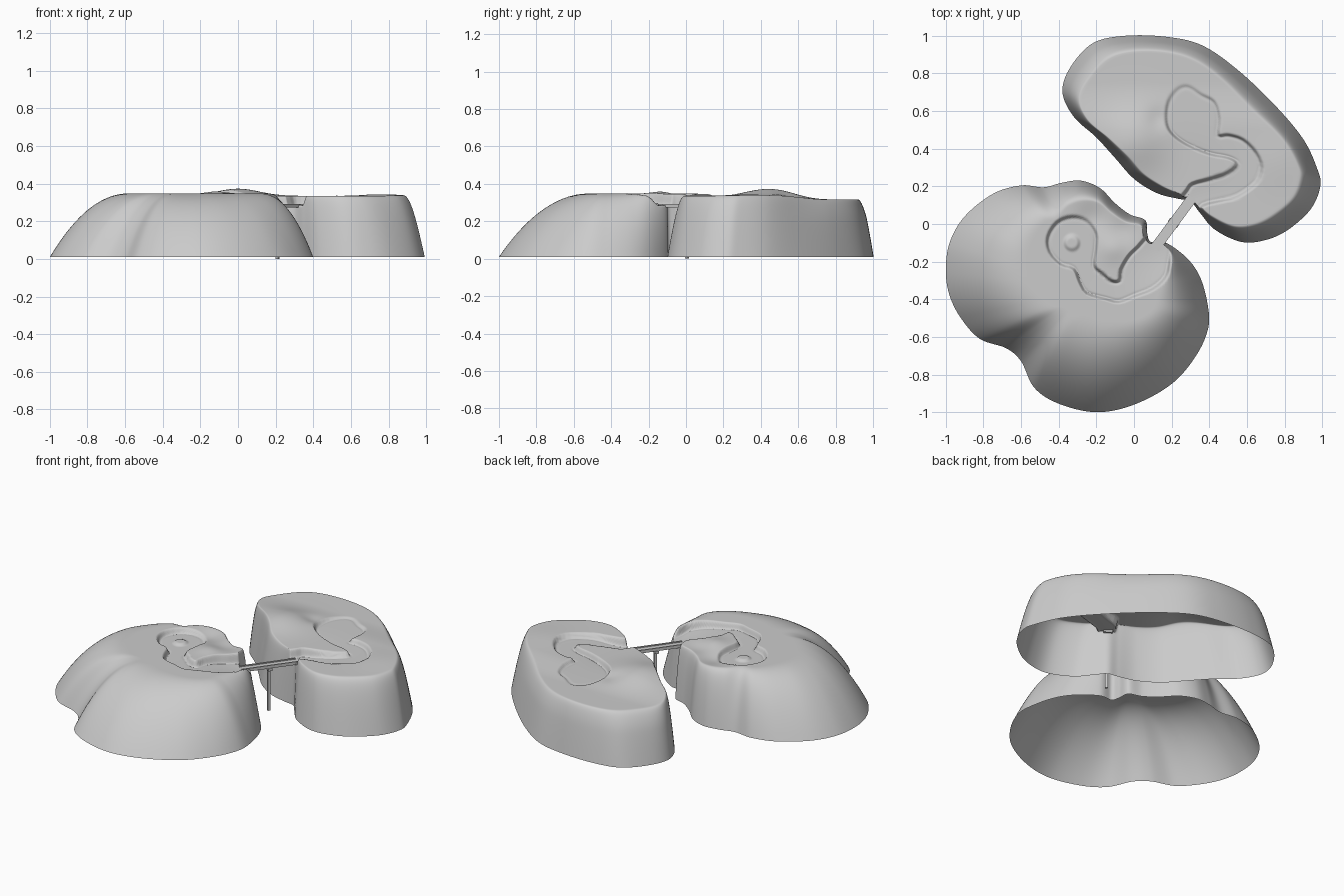
import bpy, bmesh, math
from mathutils import Vector

if "Cube" in bpy.data.objects:
    bpy.data.objects.remove(bpy.data.objects["Cube"])

# Closed smooth curve through control points of any dimension
def smooth_loop(pts, sub):
    out, n = [], len(pts)
    for i in range(n):
        p = [pts[(i + k - 1) % n] for k in range(4)]
        for j in range(sub):
            t = j / sub
            out.append(tuple(0.5 * (2*b + (c-a)*t + (2*a-5*b+4*c-d)*t*t + (3*b-a-3*c+d)*t**3)
                             for a, b, c, d in zip(*p)))
    return out

# Signed distance to a polygon, positive inside
def signed_distance(x, y, poly):
    best, inside = 1e9, False
    ax, ay = poly[-1]
    for bx, by in poly:
        dx, dy = bx - ax, by - ay
        t = max(0, min(1, ((x-ax)*dx + (y-ay)*dy) / (dx*dx + dy*dy + 1e-12)))
        best = min(best, (x-ax-t*dx)**2 + (y-ay-t*dy)**2)
        if (ay > y) != (by > y) and x < ax + (y-ay) * dx / dy:
            inside = not inside
        ax, ay = bx, by
    return math.sqrt(best) * (1 if inside else -1)

def smoothstep(a, b, v):
    t = max(0, min(1, (v - a) / (b - a)))
    return t * t * (3 - 2*t)

def bump(x, y, cx, cy, r):
    return math.exp(-((x-cx)**2 + (y-cy)**2) / (r*r))

# Hollow island: outline (x, y, slope width) lofted up to a plateau, path pressed in
def island(name, outline, centre, path, top, floor, relief, sub, slope):
    path = smooth_loop(path, 3)
    rim = smooth_loop(outline, sub)
    c = Vector(centre)
    bm = bmesh.new()

    def vert(p, z):
        z += relief(p.x, p.y) * smoothstep(0.6, 1.0, z / top)
        low = floor(p.x, p.y)
        if z > low:
            d = signed_distance(p.x, p.y, path)
            z += (low - z) * smoothstep(-0.01, 0.01, d)
            if abs(d) < 0.03:
                z -= 0.003 * math.exp(-((d - 0.01) / 0.007)**2)
        return bm.verts.new((p.x, p.y, z))

    walls, inner = 20, 54
    rings = []
    for k in range(walls + inner):
        ring = []
        for x, y, w in rim:
            p = Vector((x, y))
            r = (p - c).length
            edge = p + (c - p) * (w / r)
            if k <= walls:
                s = k / walls
                q, z = p.lerp(edge, s), 0.01 + (top - 0.01) * slope(s)
            else:
                q, z = edge.lerp(c, (k - walls) / inner), top
            ring.append(vert(q, z))
        rings.append(ring)
    n = len(rim)
    for a, b in zip(rings, rings[1:]):
        for i in range(n):
            j = (i + 1) % n
            bm.faces.new((a[j], a[i], b[i], b[j]))
    tip = vert(c, top)
    for i in range(n):
        bm.faces.new((rings[-1][(i + 1) % n], rings[-1][i], tip))
    bmesh.ops.recalc_face_normals(bm, faces=bm.faces)
    if sum(f.normal.z for f in tip.link_faces) < 0:
        bmesh.ops.reverse_faces(bm, faces=bm.faces)
    me = bpy.data.meshes.new(name)
    bm.to_mesh(me)
    ob = bpy.data.objects.new(name, me)
    bpy.context.collection.objects.link(ob)
    me.polygons.foreach_set("use_smooth", [True] * len(me.polygons))

# North-east island: steep walls, a low hill and a winding path
ne_rim = [(-.38,.70,.10), (-.34,.83,.12), (-.22,.96,.12), (-.05,1.0,.10), (.17,.995,.09), (.36,.95,.10),
          (.55,.82,.10), (.75,.63,.11), (.9,.45,.11), (.975,.29,.11), (.99,.2,.12), (.94,.08,.12),
          (.82,-.03,.12), (.70,-.085,.11), (.57,-.095,.10), (.43,-.03,.08), (.35,.06,.04), (.30,.12,.02),
          (.23,.135,.03), (.12,.165,.05), (0,.24,.06), (-.1,.35,.07), (-.2,.46,.07), (-.32,.57,.08)]
ne_path = [(.17,.55), (.18,.65), (.23,.72), (.29,.735), (.36,.69), (.43,.65), (.455,.56), (.45,.475), (.50,.475),
           (.58,.45), (.65,.38), (.68,.3), (.65,.22), (.55,.145), (.45,.12), (.37,.10), (.30,.05), (.23,.10),
           (.28,.18), (.31,.215), (.40,.24), (.50,.275), (.545,.32), (.5,.35), (.4,.37), (.28,.42), (.2,.48)]
island("north_east_island", ne_rim, (.32, .42), ne_path, .335,
       lambda x, y: .312 - .027 * bump(x, y, .3, .13, .22),
       lambda x, y: .038 * bump(x, y, 0, .44, .16) - .018 * smoothstep(.5, .75, y)
                    + .008 * bump(x, y, .76, .33, .15) - .012 * bump(x, y, .13, .56, .06), 12,
       lambda s: math.sin(s * math.pi / 2))

# South-west island: broad domed slopes, a ring-shaped pond and a path
sw_rim = [(-1.0,-.25,.45), (-.98,-.1,.43), (-.9,.04,.38), (-.75,.16,.31), (-.6,.205,.23), (-.48,.195,.18),
          (-.38,.22,.13), (-.28,.23,.11), (-.18,.19,.08), (-.1,.11,.06), (-.02,.05,.05), (.06,.02,.04),
          (.07,-.05,.03), (.09,-.095,.02), (.17,-.1,.03), (.28,-.18,.11), (.35,-.28,.2), (.39,-.42,.27),
          (.395,-.55,.31), (.33,-.7,.37), (.2,-.85,.44), (0,-.96,.48), (-.2,-1.0,.51), (-.4,-.955,.48),
          (-.53,-.87,.43), (-.6,-.73,.37), (-.68,-.66,.37), (-.82,-.61,.42), (-.92,-.5,.45), (-.98,-.38,.46)]
sw_path = [(-.2,-.05), (-.25,.02), (-.33,.04), (-.41,.01), (-.46,-.07), (-.45,-.15), (-.39,-.215), (-.32,-.24),
           (-.29,-.31), (-.25,-.37), (-.15,-.4), (-.08,-.415), (0,-.385), (.1,-.345), (.17,-.28), (.19,-.2),
           (.2,-.12), (.17,-.05), (.08,-.06), (.02,-.12), (-.03,-.17), (-.07,-.24), (-.08,-.3), (-.12,-.3),
           (-.17,-.26), (-.21,-.22), (-.2,-.13)]
island("south_west_island", sw_rim, (-.25, -.35), sw_path, .348,
       lambda x, y: .318 - .033 * bump(x, y, .14, -.12, .22)
                    + .012 * smoothstep(.05, .025, math.hypot(x + .33, y + .1)),
       lambda x, y: .012 * bump(x, y, -.11, -.13, .07) - .02 * bump(x, y, -.22, .03, .09)
                    - .012 * bump(x, y, -.06, -.03, .08), 10,
       lambda s: 1 - (1 - s)**2.2)

# Bridge between the islands
start, end = Vector((.11, -.13)), Vector((.31, .14))
mid = (start + end) / 2
length = (end - start).length
angle = math.atan2(end.y - start.y, end.x - start.x)
side = Vector((-math.sin(angle), math.cos(angle)))

def box(name, xy, z, size):
    bpy.ops.mesh.primitive_cube_add(size=1, location=(xy.x, xy.y, z), rotation=(0, 0, angle))
    ob = bpy.context.object
    ob.name, ob.scale = name, size

box("bridge_deck", mid, .28, (length, .05, .014))
for s in (-1, 1):
    box("bridge_edge", mid + side * .023 * s, .287, (length, .008, .012))
box("bridge_crossbeam", mid, .266, (.025, .06, .016))
box("bridge_post", mid, .133, (.016, .016, .266))
